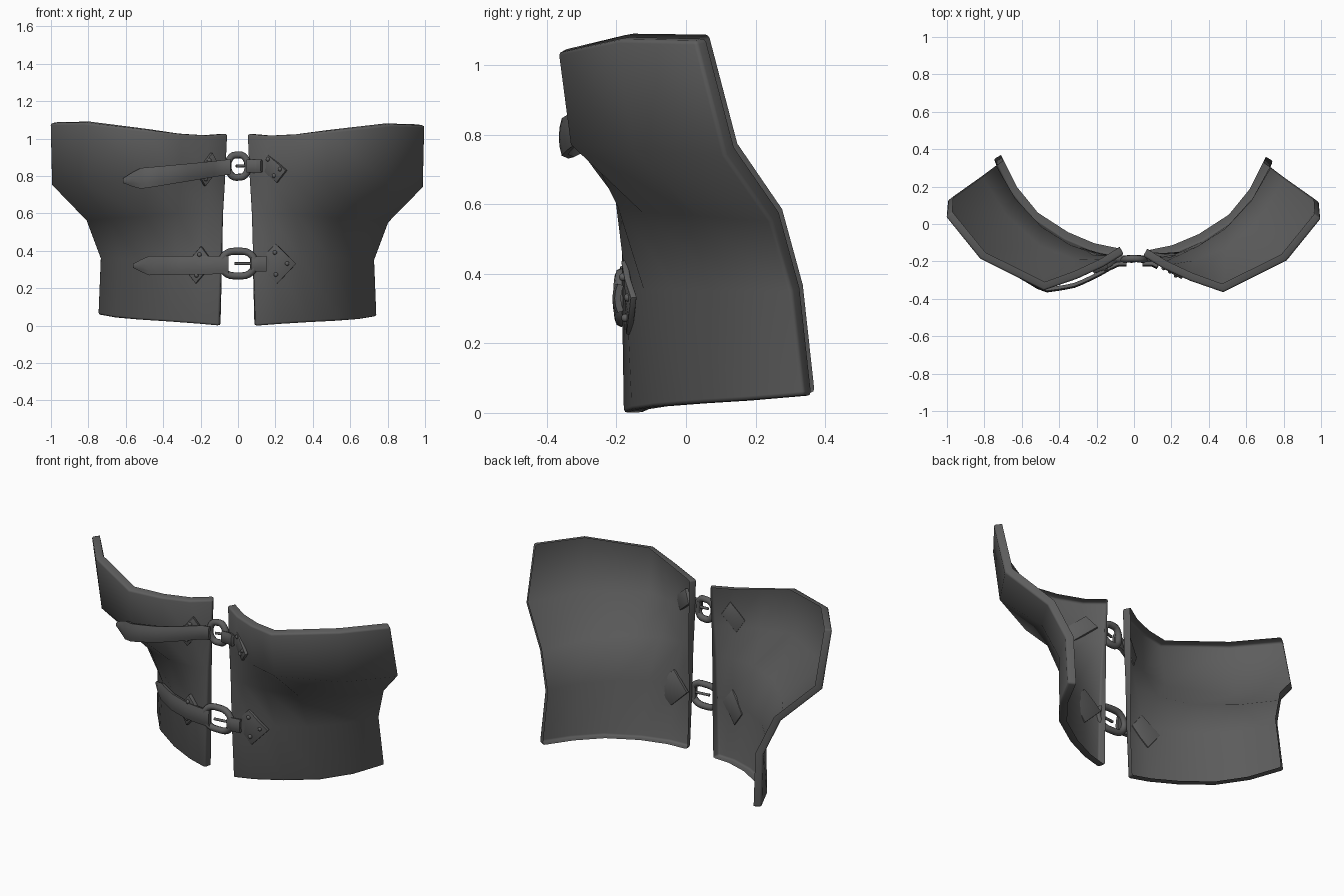
import bpy, math
from mathutils import Vector
from mathutils.bvhtree import BVHTree

if "Cube" in bpy.data.objects:
    bpy.data.objects.remove(bpy.data.objects["Cube"])


def material(name, value):
    mat = bpy.data.materials.new(name)
    mat.use_nodes = True
    colour = (value, value, value, 1)
    mat.diffuse_color = colour
    bsdf = mat.node_tree.nodes["Principled BSDF"]
    bsdf.inputs["Base Color"].default_value = colour
    bsdf.inputs["Roughness"].default_value = 0.8
    return mat


grey = material("dark grey", 0.11)


def finalise(obj, angle):
    """Apply modifiers or curve settings, then shade."""
    bpy.context.collection.objects.link(obj)
    bpy.ops.object.select_all(action="DESELECT")
    obj.select_set(True)
    bpy.context.view_layer.objects.active = obj
    bpy.ops.object.convert(target="MESH")
    bpy.ops.object.shade_smooth_by_angle(angle=math.radians(angle))


def sheet(name, verts, faces, thickness, bevel=0, angle=55, offset=-1, rim_only=False):
    """Make a sheet, thicken it or turn its rim inwards, and bevel it."""
    mesh = bpy.data.meshes.new(name)
    mesh.from_pydata(verts, [], faces)
    mesh.materials.append(grey)
    obj = bpy.data.objects.new(name, mesh)
    mod = obj.modifiers.new("Thickness", "SOLIDIFY")
    mod.thickness, mod.offset, mod.use_even_offset = thickness, offset, True
    mod.use_rim_only = rim_only
    if bevel:
        mod = obj.modifiers.new("Rounded rim", "BEVEL")
        mod.width, mod.segments = bevel, 2
        mod.limit_method, mod.angle_limit = "ANGLE", math.radians(62)
    finalise(obj, angle)


def grid_faces(rows, cols):
    return [(r * cols + c, (r + 1) * cols + c, (r + 1) * cols + c + 1, r * cols + c + 1)
            for r in range(rows - 1) for c in range(cols - 1)]


# Chest panel sections, from the front opening round to the side
sections = [
    ([1.025, 1.016, 1.022, 1.042, 1.08, 1.076],
     [(.051, -.165), (.16, -.232), (.30, -.297), (.48, -.36), (.82, -.19), (1.003, .035)]),
    ([.78, .78, .78, .775, .76, .745],
     [(.062, -.17), (.15, -.218), (.30, -.282), (.48, -.325), (.81, -.145), (.995, .119)]),
    ([.6, .6, .595, .58, .57, .555],
     [(.075, -.175), (.17, -.195), (.32, -.19), (.50, -.12), (.68, .045), (.81, .252)]),
    ([.355] * 6,
     [(.085, -.18), (.20, -.165), (.34, -.115), (.49, -.02), (.63, .13), (.735, .31)]),
    ([0, .01, .02, .03, .04, .055],
     [(.098, -.175), (.22, -.15), (.37, -.087), (.54, .023), (.66, .17), (.747, .345)]),
]
panel_points = [[Vector((x, y, z)) for z, (x, y) in zip(zs, xy)] for zs, xy in sections]
panel_faces = grid_faces(5, 6)
surface = BVHTree.FromPolygons([p for row in panel_points for p in row], panel_faces)

# Thin panels with an inward-turned rim, hanging very slightly askew
for side, sign, back in (("left", 1, -0.006), ("right", -1, 0.004)):
    verts = [(p.x * sign - 0.003, p.y + back, p.z - sign * 0.006 * p.x)
             for row in panel_points for p in row[::sign]]
    sheet(side + "_chest_panel", verts, panel_faces, 0.044, 0.011, rim_only=True)


def front_y(x, z):
    """Depth of the panel's outer face; level across the opening."""
    hit = surface.ray_cast(Vector((max(abs(x), 0.1), -2, z)), Vector((0, 1, 0)))[0]
    return hit.y if hit else -0.18


def tube(name, path, radius, closed=True):
    """Sweep a round section along a path."""
    curve = bpy.data.curves.new(name, "CURVE")
    curve.dimensions = "3D"
    curve.bevel_depth, curve.bevel_resolution = radius, 2
    curve.use_fill_caps = True
    spline = curve.splines.new("POLY")
    spline.points.add(len(path) - 1)
    for point, co in zip(spline.points, path):
        point.co = (*co, 1)
    spline.use_cyclic_u = closed
    curve.materials.append(grey)
    finalise(bpy.data.objects.new(name, curve), 50)


def strap(name, x0, x1, z0, z1, w0, w1, pointed=False, bow=0):
    """Domed leather band over the panel, bowed off it, with an optional pointed end."""
    verts, steps = [], 12
    for i in range(steps + 1):
        t = i / steps
        x = x0 + (x1 - x0) * t
        z = z0 + (z1 - z0) * t
        half = w0 + (w1 - w0) * t
        if pointed:
            half *= min(1, 0.06 + t * 6)
        middle = front_y(x, z) - bow * math.sin(math.pi * t) ** 2
        if abs(x) < 0.12:
            middle = min(middle, -0.17)
        for k in (1, 0.5, 0, -0.5, -1):
            verts.append((x, middle - 0.016 + 0.008 * k * k, z + half * k))
    sheet(name, verts, grid_faces(steps + 1, 5), 0.018, angle=50)


def plate(name, centre, across, up, slope, thickness):
    """Riveted diamond set through the panel, leaning out by the slope."""
    centre, across, up = Vector(centre), Vector(across), Vector(up)

    def place(u, v, lift=0):
        x, z = centre + across * (u + v) / 2 + up * (v - u) / 2
        return Vector((x, front_y(x, z) - 0.004 - slope * (x - centre.x) + lift, z))
    verts = [place(u, v) for u in (-1, 0, 1) for v in (-1, 0, 1)]
    sheet(name, verts, grid_faces(3, 3), thickness, 0.003, 40, 0)
    # Rivets
    for i, (u, v) in enumerate(((0.55, 0.55), (-0.6, 0.5), (0.5, -0.6))):
        bpy.ops.mesh.primitive_uv_sphere_add(segments=10, ring_count=6, radius=0.012,
                                             location=place(u, v, -thickness / 2))
        rivet = bpy.context.object
        rivet.name = f"{name}_rivet_{i + 1}"
        rivet.data.materials.append(grey)
        bpy.ops.object.shade_smooth()


def buckle(name, z, half_w, half_h, tilt):
    """Two-lobed ring with a centre bar and a prong."""
    def at(x, y, h):
        return (x * math.cos(tilt) - h * math.sin(tilt), y,
                z + x * math.sin(tilt) + h * math.cos(tilt))
    path = []
    for i in range(28):
        a = math.tau * i / 28
        pinch = 1 - 0.1 * abs(math.sin(a)) ** 12
        path.append(at(half_w * math.cos(a), -0.185 - 0.006 * math.cos(a) ** 2,
                       half_h * math.sin(a) * pinch))
    tube(name + "_ring", path, 0.019)
    tube(name + "_bar", [at(half_w * 0.8, -0.18, h * half_h) for h in (-0.6, 0.6)], 0.01, False)
    tube(name + "_prong", [at(half_w * 0.8, -0.188, 0), at(-half_w * 0.2, -0.2, 0)], 0.008, False)


# Upper fastening
strap("upper_strap", -0.605, -0.04, 0.775, 0.85, 0.055, 0.034, True, 0.016)
strap("upper_strap_anchor", 0.045, 0.13, 0.853, 0.853, 0.028, 0.03)
plate("upper_left_plate", (0.18, 0.845), (0.08, -0.015), (-0.03, 0.08), 0.2, 0.018)
plate("upper_right_plate", (-0.16, 0.835), (0.06, 0.015), (0.018, 0.09), 0, 0.026)
buckle("upper_buckle", 0.853, 0.054, 0.066, 0.06)

# Lower fastening
strap("lower_strap", -0.548, -0.05, 0.32, 0.325, 0.048, 0.044, True)
strap("lower_strap_anchor", 0.07, 0.15, 0.33, 0.33, 0.034, 0.036)
plate("lower_left_plate", (0.205, 0.332), (0.105, 0), (-0.005, 0.107), 0.2, 0.018)
plate("lower_right_plate", (-0.21, 0.325), (0.08, 0.01), (0.014, 0.1), 0, 0.026)
buckle("lower_buckle", 0.332, 0.092, 0.073, 0)
